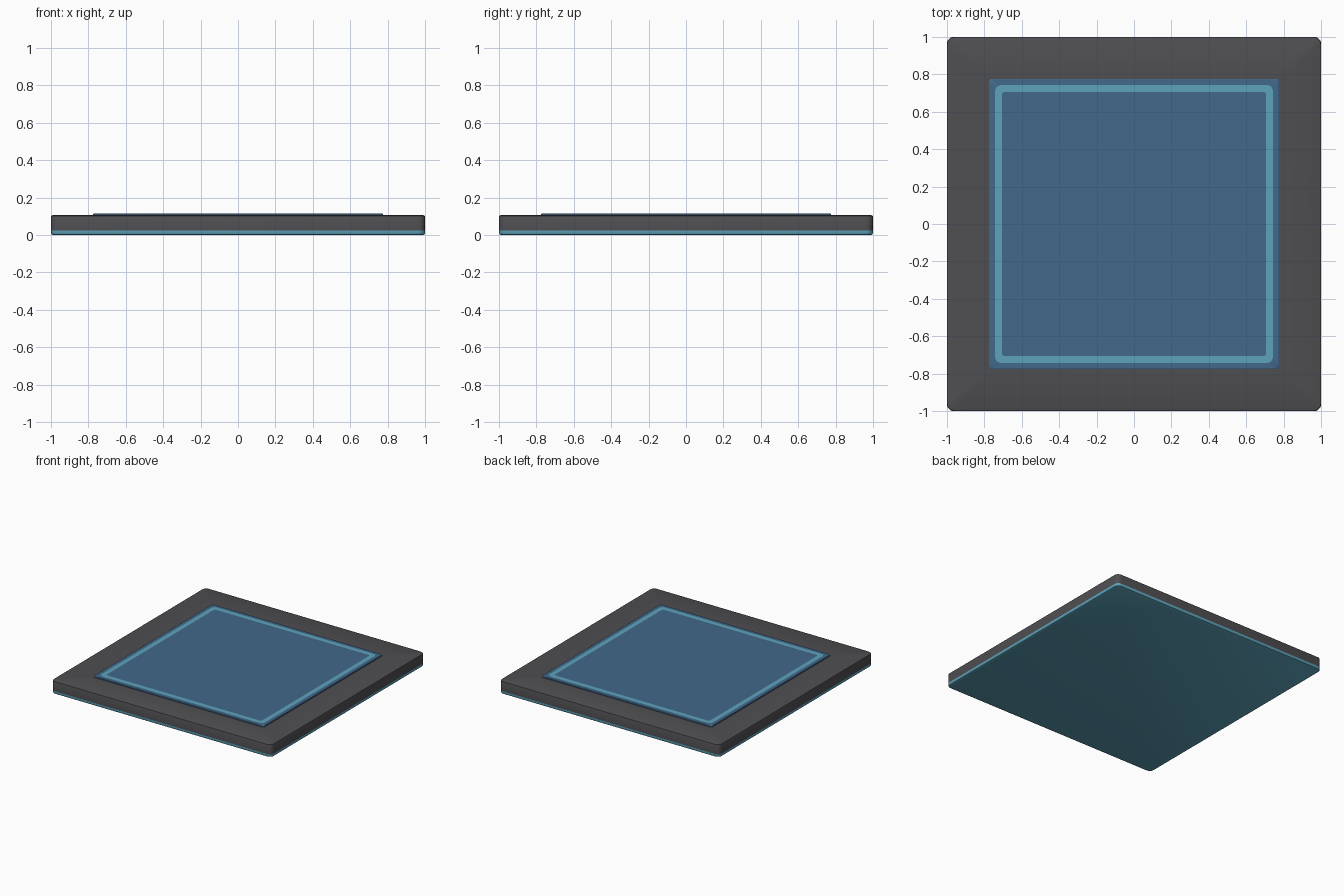
import bpy, bmesh, math

if "Cube" in bpy.data.objects:
    bpy.data.objects.remove(bpy.data.objects["Cube"])

def material(name, rgb):
    m = bpy.data.materials.new(name)
    m.diffuse_color = (*rgb, 1)
    m.use_nodes = True
    m.node_tree.nodes["Principled BSDF"].inputs["Base Color"].default_value = m.diffuse_color
    return m

grey = material("dark grey", (0.078, 0.076, 0.083))
blue = material("steel blue", (0.055, 0.140, 0.258))
cyan = material("light cyan", (0.112, 0.370, 0.500))
MATS = [grey, blue, cyan]
GREY, BLUE, CYAN = range(3)

def ring(bm, half, radius, z, steps=5):
    """Rounded square loop of vertices."""
    verts = []
    for k in range(4):
        mid = math.radians(45 + 90 * k)
        cx = math.copysign(half - radius, math.cos(mid))
        cy = math.copysign(half - radius, math.sin(mid))
        for i in range(steps + 1):
            a = math.radians(90 * k + 90 * i / steps)
            verts.append(bm.verts.new((cx + radius * math.cos(a), cy + radius * math.sin(a), z)))
    return verts

def loft(name, rings, bottom=None, top=None):
    """Stack of rounded squares (half, radius, z, colour of band below)."""
    bm = bmesh.new()
    loops = [ring(bm, *r[:3]) for r in rings]
    n = len(loops[0])
    for j in range(1, len(loops)):
        a, b = loops[j - 1], loops[j]
        for i in range(n):
            f = bm.faces.new((a[i], a[(i + 1) % n], b[(i + 1) % n], b[i]))
            f.material_index = rings[j][3]
    if bottom is not None:
        bm.faces.new(loops[0][::-1]).material_index = bottom
    if top is not None:
        bm.faces.new(loops[-1]).material_index = top
    me = bpy.data.meshes.new(name)
    bm.to_mesh(me)
    bm.free()
    ob = bpy.data.objects.new(name, me)
    bpy.context.collection.objects.link(ob)
    for m in MATS:
        me.materials.append(m)
    bpy.ops.object.select_all(action='DESELECT')
    ob.select_set(True)
    bpy.context.view_layer.objects.active = ob
    bpy.ops.object.shade_smooth_by_angle(angle=math.radians(30))
    return ob

# Slab: cyan underside and lower band, grey sides and border, open seat for the panel
loft("base_slab", [
    (0.988, 0.030, 0.000, CYAN),
    (0.997, 0.036, 0.004, CYAN),
    (1.000, 0.038, 0.010, CYAN),
    (1.000, 0.038, 0.025, CYAN),
    (1.000, 0.038, 0.098, GREY),
    (0.998, 0.036, 0.103, GREY),
    (0.990, 0.030, 0.106, GREY),
    (0.775, 0.015, 0.106, GREY),
], bottom=CYAN)

# Raised panel with an inlaid cyan outline
loft("top_panel", [
    (0.775, 0.015, 0.104, BLUE),
    (0.775, 0.015, 0.112, BLUE),
    (0.771, 0.015, 0.115, BLUE),
    (0.742, 0.030, 0.115, BLUE),
    (0.706, 0.015, 0.115, CYAN),
], top=BLUE)
